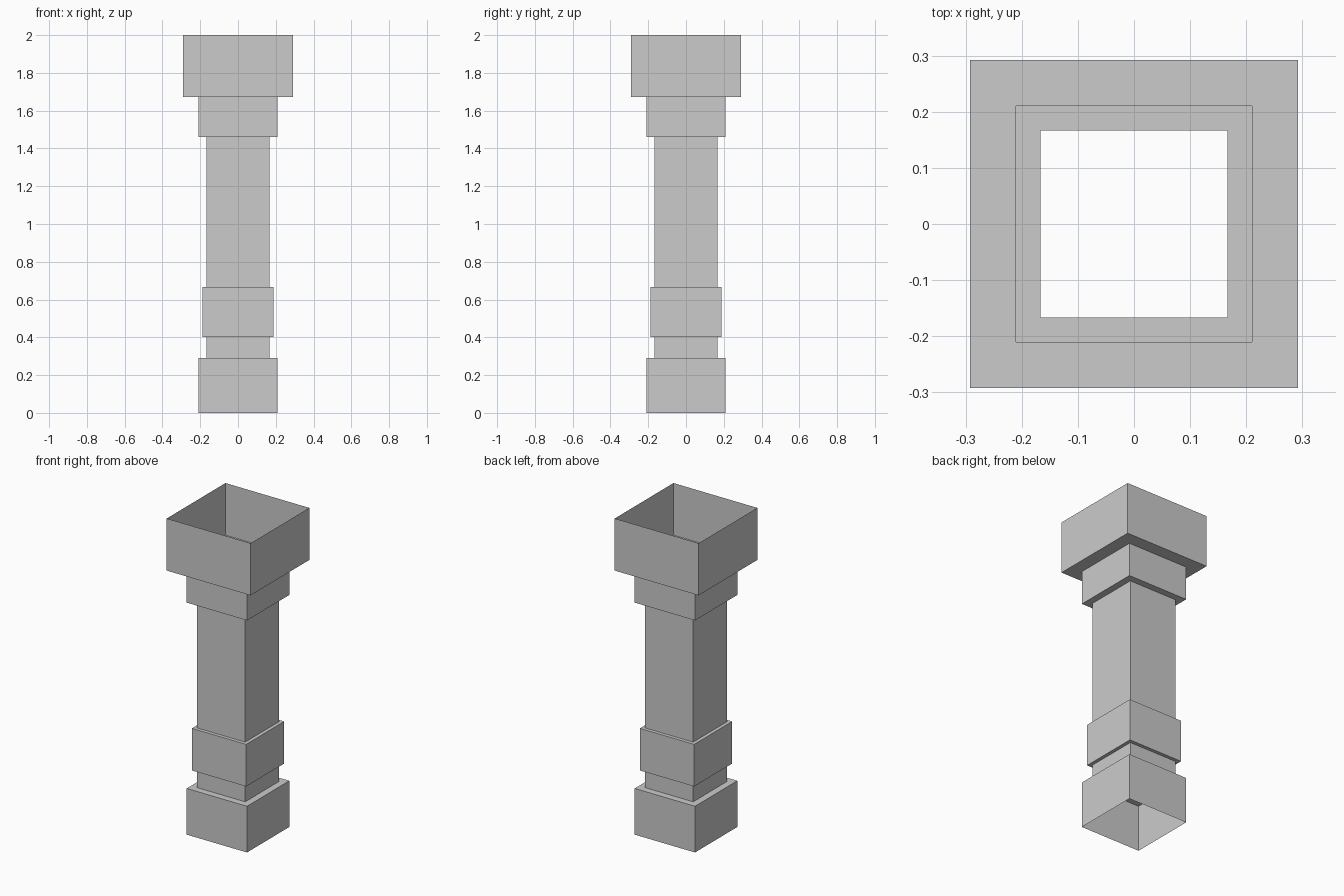
import bpy, bmesh

if "Cube" in bpy.data.objects:
    bpy.data.objects.remove(bpy.data.objects["Cube"])

# Stepped half-width / height profile, from foot to open top
PROFILE = [
    (0.21, 0.0), (0.21, 0.291),          # base block
    (0.167, 0.291), (0.167, 0.402),      # neck
    (0.189, 0.402), (0.189, 0.667),      # lower band
    (0.167, 0.667), (0.167, 1.461),      # shaft
    (0.21, 1.461), (0.21, 1.672),        # collar
    (0.292, 1.672), (0.292, 2.0),        # capital
]
CORNERS = [(-1, -1), (1, -1), (1, 1), (-1, 1)]


def square_shell(name, profile):
    """Sweep a profile around a square; both ends stay open."""
    bm = bmesh.new()
    rings = [[bm.verts.new((sx * r, sy * r, z)) for sx, sy in CORNERS]
             for r, z in profile]
    for low, high in zip(rings, rings[1:]):
        for i in range(4):
            j = (i + 1) % 4
            bm.faces.new((low[i], low[j], high[j], high[i]))
    mesh = bpy.data.meshes.new(name)
    bm.to_mesh(mesh)
    bm.free()
    obj = bpy.data.objects.new(name, mesh)
    bpy.context.collection.objects.link(obj)
    return obj


# Hollow square pillar
square_shell("square_pillar", PROFILE)
